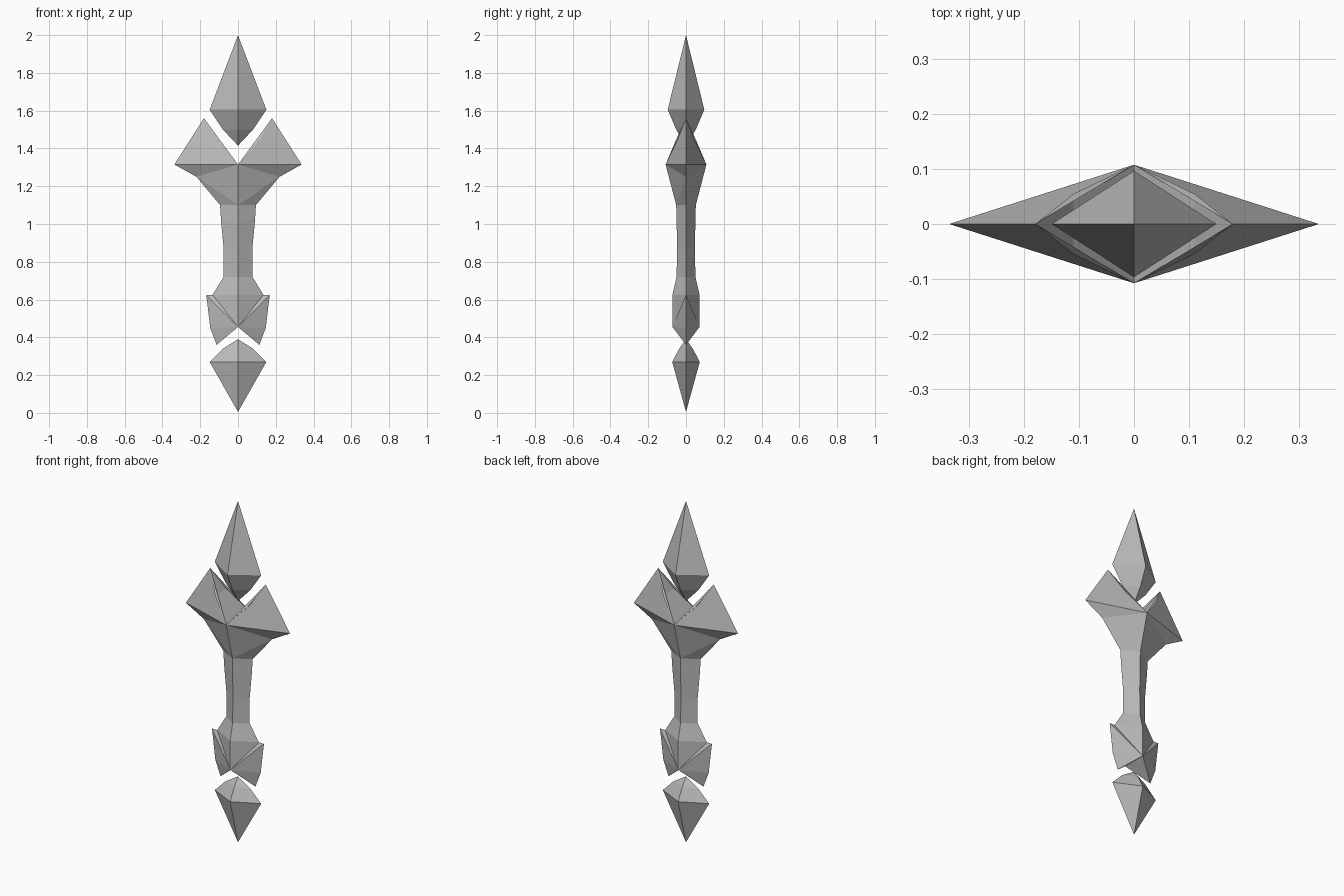
import bpy
import bmesh

if "Cube" in bpy.data.objects:
    bpy.data.objects.remove(bpy.data.objects["Cube"])

stone = bpy.data.materials.new("grey stone")
stone.use_nodes = True
GREY = (0.5, 0.5, 0.5, 1)
stone.diffuse_color = GREY
stone.node_tree.nodes["Principled BSDF"].inputs["Base Color"].default_value = GREY


def mirrored(name, faces):
    """Reflect a front quarter (+x, -y) across both vertical planes."""
    bm = bmesh.new()
    for sx in (1, -1):
        for sy in (1, -1):
            for face in faces:
                bm.faces.new([bm.verts.new((x * sx, y * sy, z)) for x, y, z in face])
    bmesh.ops.remove_doubles(bm, verts=bm.verts, dist=0.0005)
    bmesh.ops.recalc_face_normals(bm, faces=bm.faces)
    mesh = bpy.data.meshes.new(name)
    bm.to_mesh(mesh)
    bm.free()
    mesh.materials.append(stone)
    obj = bpy.data.objects.new(name, mesh)
    bpy.context.collection.objects.link(obj)


def diamond_quarter(profile):
    """Quarter faces between diamond sections given as (height, half width, half depth)."""
    faces = []
    for (z0, w0, d0), (z1, w1, d1) in zip(profile, profile[1:]):
        ring = [(w0, 0, z0), (0, -d0, z0), (0, -d1, z1), (w1, 0, z1)]
        faces.append(list(dict.fromkeys(p if any(p[:2]) else (0, 0, p[2]) for p in ring)))
    return faces


# Floating crystals at both ends
mirrored("top_crystal", diamond_quarter(
    [(2, 0, 0), (1.605, .15, .097), (1.5, .08, .052), (1.415, 0, 0)]))
mirrored("bottom_crystal", diamond_quarter(
    [(.39, 0, 0), (.34, .08, .036), (.27, .15, .073), (0.005, 0, 0)]))

# Shaft between the head and the pommel
shaft = diamond_quarter(
    [(1.1, .095, .052), (1.02, .09, .05), (.87, .076, .047), (.72, .076, .05), (.625, .135, .072)])

# Forked head with two prongs and a hollow between them
prong, wing_tip = (.18, 0, 1.56), (.337, 0, 1.315)
lip, brow = (.11, -.055, 1.44), (0, -.108, 1.315)
elbow, neck, neck_side = (.22, 0, 1.25), (0, -.052, 1.1), (.095, 0, 1.1)
lip_mid, hollow = (.11, 0, 1.44), (0, 0, 1.315)
head = [
    (prong, lip, brow), (prong, brow, wing_tip),
    (wing_tip, brow, elbow), (brow, neck, elbow), (neck, neck_side, elbow),
    (prong, lip_mid, lip), (lip, lip_mid, hollow, brow),
]

# Flared pommel with side fins
collar, collar_side = (0, -.072, .625), (.135, 0, .625)
keel, fin_top = (0, -.072, .455), (.168, 0, .625)
fin_mid, fin_low, notch = (.147, 0, .45), (.113, 0, .36), (0, 0, .455)
pommel = [
    (collar, keel, collar_side), (collar_side, keel, fin_top),
    (fin_top, keel, fin_mid), (fin_mid, keel, fin_low), (fin_low, keel, notch),
]
mirrored("handle", head + shaft + pommel)
